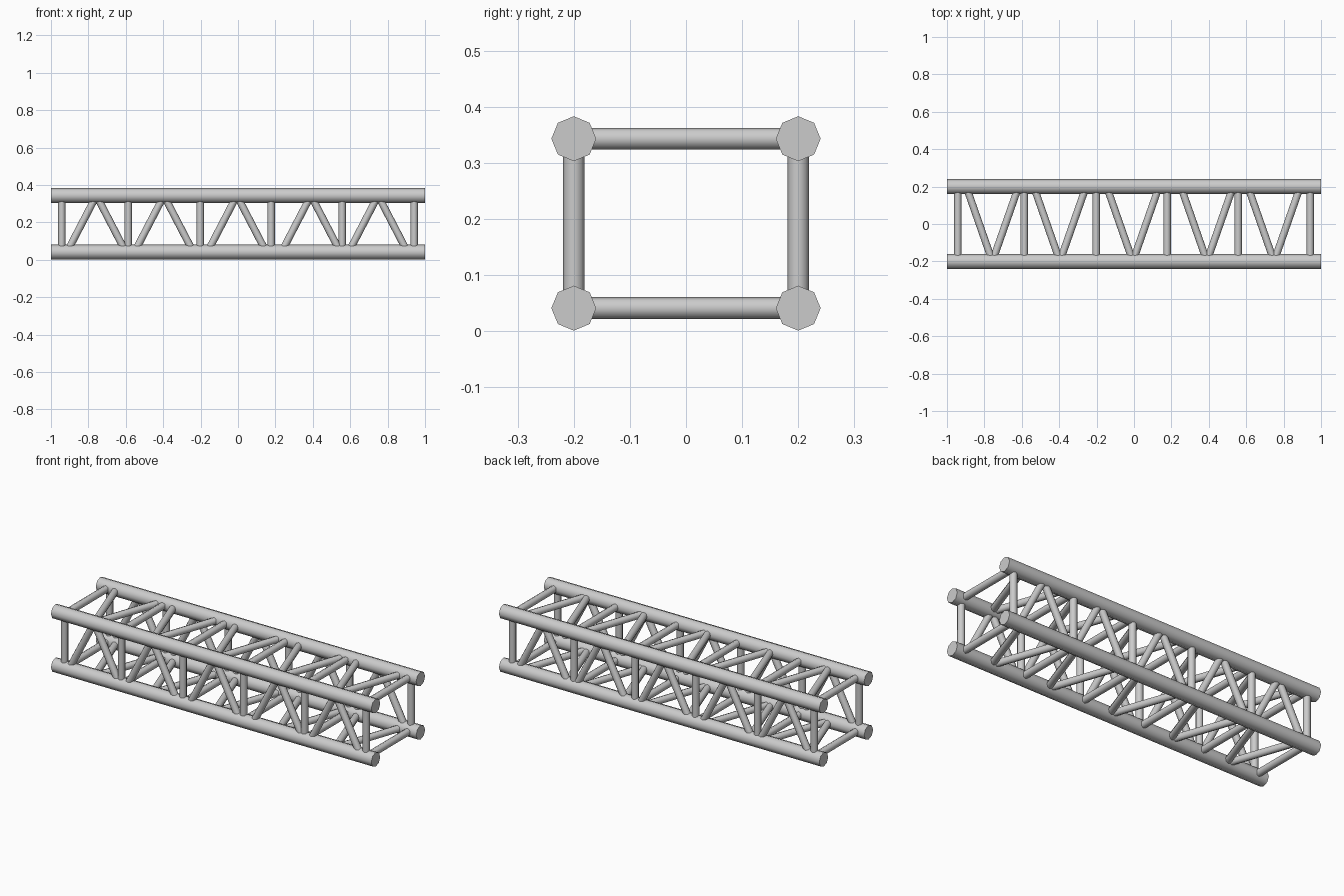
import bpy, math
from mathutils import Vector, Matrix

if "Cube" in bpy.data.objects:
    bpy.data.objects.remove(bpy.data.objects["Cube"])

Y, Z0, Z1 = 0.2, 0.041, 0.343          # chord centre lines
RUNGS = [-0.942, -0.587, -0.202, 0.177, 0.557, 0.942]
APEXES = [-0.757, -0.396, -0.006, 0.39, 0.749]


def tube(name, a, b, r):
    """Eight-sided smooth tube from a to b, a corner edge facing up."""
    a, b = Vector(a), Vector(b)
    d = b - a
    bpy.ops.mesh.primitive_cylinder_add(vertices=8, radius=r, depth=d.length)
    o = bpy.context.object
    o.name = name
    o.matrix_world = Matrix.Translation((a + b) / 2) @ d.to_track_quat('Z', 'Y').to_matrix().to_4x4()
    bpy.ops.object.shade_smooth_by_angle(angle=math.radians(50))
    return o


# Four main chords
for y in (-Y, Y):
    for z in (Z0, Z1):
        tube("chord", (-1, y, z), (1, y, z), 0.04)

# Straight rungs on all four sides
for x in RUNGS:
    for y in (-Y, Y):
        tube("upright_rung", (x, y, Z0), (x, y, Z1), 0.0195)
    for z in (Z0, Z1):
        tube("cross_rung", (x, -Y, z), (x, Y, z), 0.0195)

# Diagonal pairs: meet at the top on the sides, at the front on top and bottom
for x in APEXES:
    for s in (-1, 1):
        for y in (-Y, Y):
            tube("side_diagonal", (x + s * 0.157, y, Z0), (x, y, Z1), 0.0195)
        for z in (Z0, Z1):
            tube("flat_diagonal", (x + s * 0.14, Y, z), (x, -Y, z), 0.0195)
